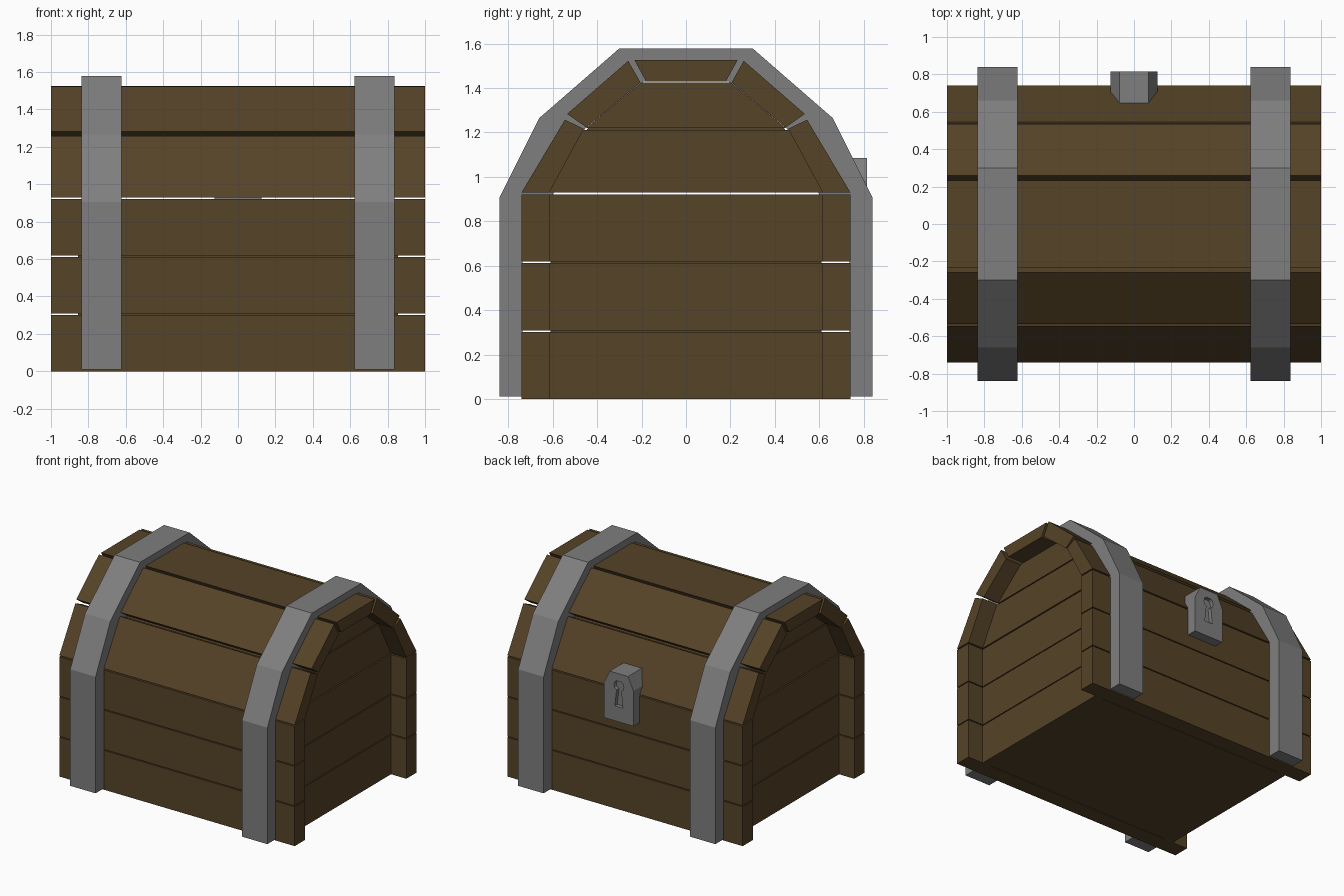
import bpy, bmesh, math
from mathutils import Vector

cube = bpy.data.objects.get("Cube")
if cube:
    bpy.data.objects.remove(cube, do_unlink=True)


def make_material(name, color):
    mat = bpy.data.materials.new(name)
    mat.use_nodes = True
    mat.diffuse_color = (*color, 1)
    bsdf = next(n for n in mat.node_tree.nodes if n.type == 'BSDF_PRINCIPLED')
    bsdf.inputs["Base Color"].default_value = (*color, 1)
    return mat


WOOD = make_material("brown wood", (0.093, 0.056, 0.021))
IRON = make_material("grey iron", (0.21, 0.21, 0.21))


def prism(name, outline, start, end, mat, axis='x'):
    """Extrude an outline, given as (y, z) for axis x or (x, z) for axis y."""
    bm = bmesh.new()
    to_3d = (lambda a, b: (start, a, b)) if axis == 'x' else (lambda a, b: (a, start, b))
    face = bm.faces.new([bm.verts.new(to_3d(a, b)) for a, b in outline])
    step = Vector((end - start, 0, 0)) if axis == 'x' else Vector((0, end - start, 0))
    grown = bmesh.ops.extrude_face_region(bm, geom=[face])["geom"]
    bmesh.ops.translate(bm, vec=step, verts=[g for g in grown if isinstance(g, bmesh.types.BMVert)])
    bmesh.ops.recalc_face_normals(bm, faces=bm.faces)
    mesh = bpy.data.meshes.new(name)
    bm.to_mesh(mesh)
    bm.free()
    mesh.materials.append(mat)
    obj = bpy.data.objects.new(name, mesh)
    bpy.context.collection.objects.link(obj)
    return obj


def rect(a0, a1, b0, b1):
    return [(a0, b0), (a1, b0), (a1, b1), (a0, b1)]


def mirrored(half):
    """Close a right-hand half outline, listed bottom to top, across the middle."""
    return half + [(-a, b) for a, b in reversed(half)]


SIDES = (("left", 1), ("right", -1))
FACES = (("back", 1), ("front", -1))
HALF, THICK, END = 0.74, 0.125, 0.87
INNER = HALF - THICK
PITCH, PLANK = 0.309, 0.302

# Body planks: long walls and recessed end walls around a core
for row in range(3):
    z0, z1 = row * PITCH, row * PITCH + PLANK
    for label, s in FACES:
        prism(f"{label}_plank_{row + 1}", rect(s * INNER, s * HALF, z0, z1), -1, 1, WOOD)
    for label, s in SIDES:
        prism(f"{label}_end_plank_{row + 1}", rect(-INNER, INNER, z0, z1), s * 0.8, s * END, WOOD)
prism("body_core", rect(-INNER + 0.005, INNER - 0.005, 0, 0.92), -0.855, 0.855, WOOD)

# Lid slats
lower_slat = [(HALF, 0.93), (0.545, 1.257), (0.46, 1.216), (INNER, 0.93)]
upper_slat = [(0.535, 1.283), (0.26, 1.522), (0.205, 1.425), (0.448, 1.222)]
for label, s in FACES:
    for part, outline in (("lower", lower_slat), ("upper", upper_slat)):
        prism(f"{label}_{part}_lid_slat", [(s * y, z) for y, z in outline], -1, 1, WOOD)
prism("top_lid_slat", mirrored([(0.18, 1.43), (0.232, 1.525)]), -1, 1, WOOD)

# Lid end boards and core
for label, s in SIDES:
    prism(f"{label}_lower_lid_end", mirrored([(INNER, 0.93), (0.465, 1.211)]), s * 0.8, s * END, WOOD)
    prism(f"{label}_upper_lid_end", mirrored([(0.45, 1.219), (0.2, 1.425)]), s * 0.8, s * END, WOOD)
prism("lid_core", mirrored([(0.6, 0.932), (0.445, 1.215), (0.19, 1.42)]), -0.855, 0.855, WOOD)

# Iron straps wrapping over the chest
strap_outer = [(0.84, 0.01), (0.84, 0.905), (0.66, 1.265), (0.3, 1.578)]
strap_inner = [(0.735, 0.01), (0.735, 0.92), (0.6, 0.92), (0.455, 1.217), (0.19, 1.43)]
strap_outline = mirrored(strap_outer) + list(reversed(mirrored(strap_inner)))
half_strap = strap_outer + list(reversed(strap_inner))
for label, s in SIDES:
    prism(f"{label}_strap_top", mirrored([(0.19, 1.43), (0.3, 1.578)]), s * 0.622, s * 0.838, IRON)
    for face, f in FACES:
        prism(f"{label}_{face}_strap", [(f * y, z) for y, z in half_strap], s * 0.622, s * 0.838, IRON)

# Lock plate with a recessed keyhole
lock = prism("lock", mirrored([(0.125, 0.715), (0.125, 0.985), (0.078, 1.085)]), 0.6, 0.815, IRON, 'y')
arc = [math.radians(-60 + 30 * i) for i in range(6)]
keyhole = mirrored([(0.034, 0.83), (0.02, 0.955)]
                   + [(0.042 * math.cos(a), 0.99 + 0.042 * math.sin(a)) for a in arc[1:5]])
cutter = prism("keyhole_cutter", keyhole, 0.785, 0.9, IRON, 'y')
cutter.hide_render = True
cut = lock.modifiers.new("Keyhole", 'BOOLEAN')
cut.operation, cut.object, cut.solver = 'DIFFERENCE', cutter, 'EXACT'
bpy.context.view_layer.objects.active = lock
bpy.ops.object.modifier_apply(modifier=cut.name)
bpy.data.objects.remove(cutter, do_unlink=True)
